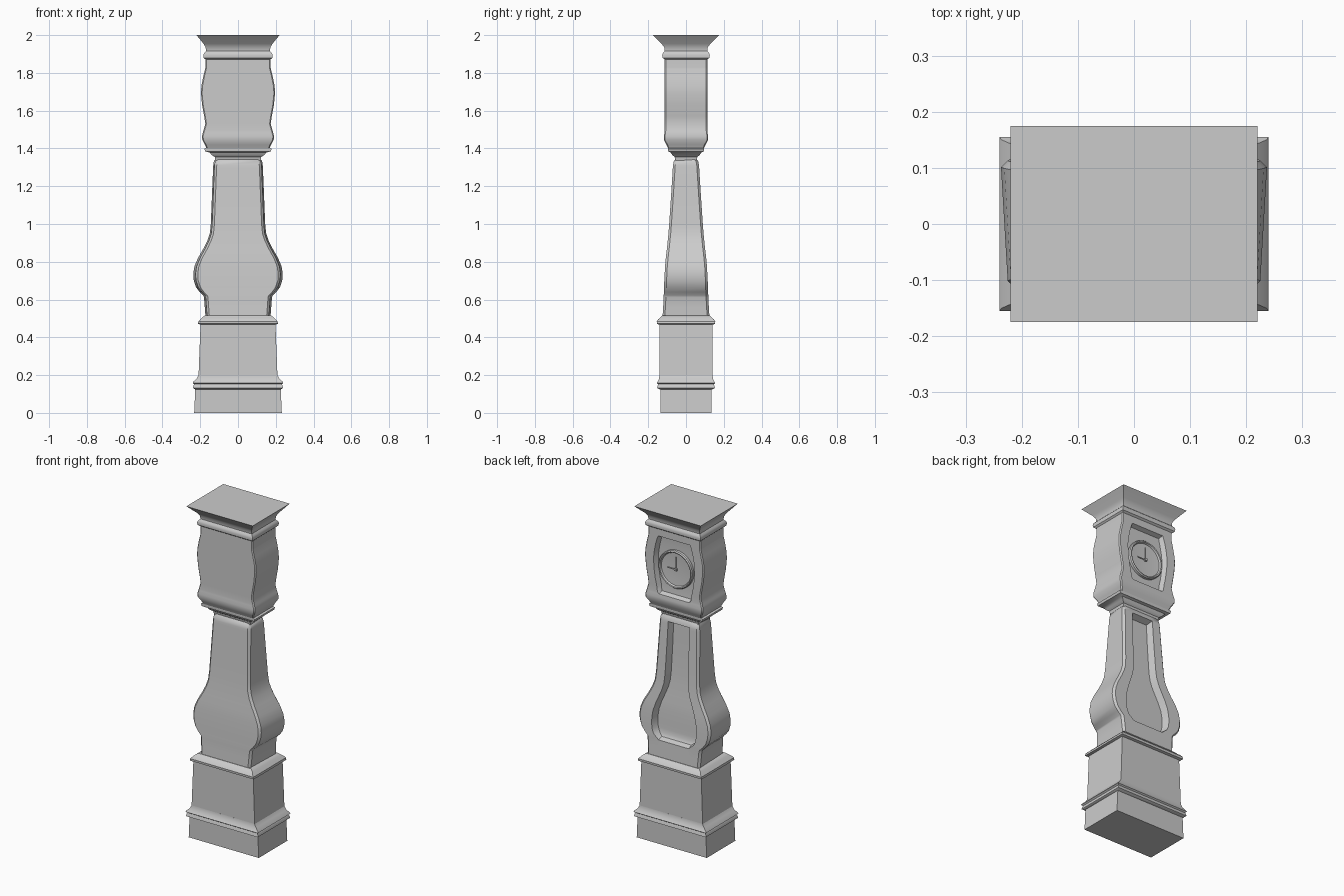
import bpy, bmesh, math


def finish(name, bm, angle=35):
    bmesh.ops.recalc_face_normals(bm, faces=bm.faces)
    me = bpy.data.meshes.new(name)
    bm.to_mesh(me)
    bm.free()
    ob = bpy.data.objects.new(name, me)
    bpy.context.collection.objects.link(ob)
    bpy.ops.object.select_all(action='DESELECT')
    bpy.context.view_layer.objects.active = ob
    ob.select_set(True)
    bpy.ops.object.shade_smooth_by_angle(angle=math.radians(angle))
    return ob


def section(hx, hy, c=0.0, back=1.0, p=None, d=0.0):
    """Half outline (x > 0) from back to front, with an optional recess in the +y face."""
    bx = hx * back
    half = [(bx - c, -hy), (bx, -hy + c), (hx, hy - c), (hx - c, hy)] if c else [(bx, -hy), (hx, hy)]
    if p:
        half += [(p, hy), (p - (0.012 if d else 0), hy - d)]
    return half + [(-x, y) for x, y in reversed(half)]


def loft(name, rows):
    """rows: (z, section points) stacked upwards and capped."""
    bm = bmesh.new()
    rings = [[bm.verts.new((x, y, z)) for x, y in sec] for z, sec in rows]
    n = len(rings[0])
    for a, b in zip(rings, rings[1:]):
        for i in range(n):
            j = (i + 1) % n
            bm.faces.new((a[i], a[j], b[j], b[i]))
    bm.faces.new(rings[0])
    bm.faces.new(rings[-1])
    return finish(name, bm)


def stack(name, profile):
    return loft(name, [(z, section(hx, hy)) for z, hx, hy in profile])


# plinth and its moulding
stack("plinth", [(0, .232, .135), (.13, .226, .135)])
stack("plinth_moulding", [(.125, .228, .14), (.132, .238, .153), (.145, .236, .15), (.152, .232, .147),
                          (.158, .24, .155), (.166, .236, .15), (.18, .22, .143), (.2, .208, .141)])
# tapered base box and its cornice
stack("base_box", [(.19, .209, .141), (.3, .205, .14), (.475, .198, .139)])
stack("base_cornice", [(.468, .2, .145), (.472, .212, .154), (.485, .21, .155), (.495, .2, .148),
                       (.505, .19, .135), (.515, .175, .126)])

# waist: z, half width, half depth, recess half width, recess depth
waist = [(.51, .172, .124, .10, 0), (.56, .176, .121, .10, 0), (.612, .18, .118, .10, 0),
         (.622, .184, .118, .11, .03), (.64, .203, .117, .132, .04), (.665, .222, .116, .143, .042),
         (.70, .234, .115, .148, .042), (.735, .237, .113, .147, .042), (.775, .231, .111, .141, .042),
         (.82, .212, .107, .127, .042), (.87, .183, .101, .107, .042), (.91, .163, .097, .091, .042),
         (.95, .149, .093, .081, .042), (1.0, .144, .089, .077, .042), (1.15, .138, .079, .073, .04),
         (1.295, .132, .07, .07, .036), (1.31, .131, .069, .07, 0), (1.332, .128, .065, .068, 0),
         (1.345, .118, .055, .065, 0)]
loft("waist_case", [(z, section(hx, hy, .012, .95, p, d)) for z, hx, hy, p, d in waist])

# neck flaring up to the hood
stack("neck", [(1.335, .12, .055), (1.355, .123, .06), (1.365, .138, .073), (1.378, .15, .08),
               (1.384, .174, .094), (1.398, .178, .096), (1.405, .165, .094)])

# hood with the recessed face panel
hood = [(1.398, .166, .094, .09, 0), (1.42, .175, .104, .09, 0), (1.445, .189, .117, .09, 0),
        (1.465, .191, .117, .09, 0), (1.485, .186, .114, .10, 0), (1.495, .183, .113, .11, .025),
        (1.53, .173, .113, .115, .028), (1.57, .179, .113, .124, .028), (1.63, .19, .113, .133, .028),
        (1.69, .196, .113, .136, .028), (1.73, .194, .113, .132, .028), (1.78, .184, .113, .122, .028),
        (1.82, .174, .113, .11, .025), (1.83, .173, .113, .105, 0), (1.885, .173, .113, .10, 0)]
loft("hood", [(z, section(hx, hy, .006, 1, p, d)) for z, hx, hy, p, d in hood])
stack("hood_cornice", [(1.872, .173, .113), (1.88, .182, .124), (1.895, .183, .126), (1.905, .18, .122),
                       (1.915, .17, .113), (1.935, .171, .115), (1.955, .183, .13), (2.0, .22, .175)])

# dial with a turned rim, revolved about the y axis
cz, seg = 1.65, 48
prof = [(.112, .08), (.112, .1), (.107, .106), (.101, .104), (.097, .094), (.05, .091), (.012, .091)]
bm = bmesh.new()
rings = [[bm.verts.new((r * math.cos(2 * math.pi * i / seg), y, cz + r * math.sin(2 * math.pi * i / seg)))
          for i in range(seg)] for r, y in prof]
for a, b in zip(rings, rings[1:]):
    for i in range(seg):
        j = (i + 1) % seg
        bm.faces.new((a[i], a[j], b[j], b[i]))
bm.faces.new(rings[-1])
bm.faces.new(rings[0])
finish("dial", bm)


def box(name, centre, size):
    bm = bmesh.new()
    bmesh.ops.create_cube(bm, size=1)
    for v in bm.verts:
        v.co = [c + s * k for c, s, k in zip(centre, size, v.co)]
    finish(name, bm)


# hands and hub
box("minute_hand", (0, .096, cz + .037), (.005, .004, .075))
box("hour_hand", (.027, .096, cz), (.055, .004, .005))
box("hand_hub", (0, .097, cz), (.014, .012, .014))
